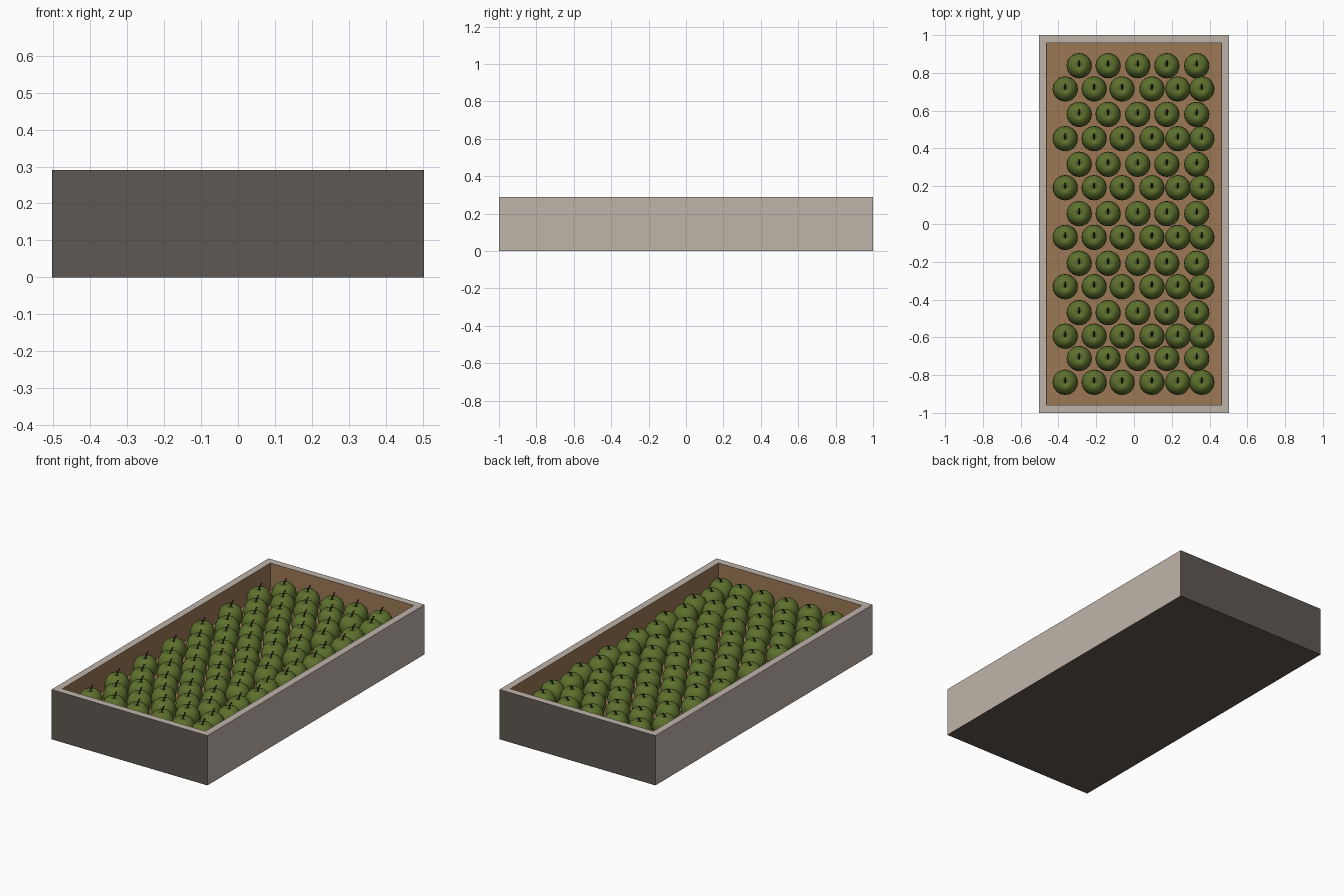
import bpy, bmesh, math
from mathutils import Vector

if "Cube" in bpy.data.objects:
    bpy.data.objects.remove(bpy.data.objects["Cube"])

HX, HY, HEIGHT = 0.503, 1.0, 0.29      # crate half sizes and height
WALL, FLOOR = 0.058, 0.132             # wall thickness, tray floor height
R = 0.067                              # fruit radius


def material(name, rgb):
    m = bpy.data.materials.new(name)
    lin = [(c / 255 / 12.92) if c < 10 else ((c / 255 + 0.055) / 1.055) ** 2.4 for c in rgb]
    m.diffuse_color = (*lin, 1)
    m.use_nodes = True
    m.node_tree.nodes["Principled BSDF"].inputs["Base Color"].default_value = m.diffuse_color
    return m


light = material("pale_wood", (191, 180, 170))
dark = material("dark_grey_wood", (95, 88, 82))
brown = material("brown_lining", (156, 121, 86))
green = material("green_skin", (93, 112, 45))
bark = material("dark_stem", (48, 36, 20))


def finish(bm, name, mats):
    me = bpy.data.meshes.new(name)
    bm.normal_update()
    bm.to_mesh(me)
    bm.free()
    for m in mats:
        me.materials.append(m)
    return me


# Crate: a box with its top inset and pushed down to form the tray
bm = bmesh.new()
bmesh.ops.create_cube(bm, size=1)
for v in bm.verts:
    v.co = Vector((v.co.x * 2 * HX, v.co.y * 2 * HY, (v.co.z + 0.5) * HEIGHT))
bm.normal_update()
top = max(bm.faces, key=lambda f: f.normal.z)
bmesh.ops.inset_region(bm, faces=[top], thickness=WALL)
bmesh.ops.inset_region(bm, faces=[top], thickness=0.0005)
for v in top.verts:
    v.co.z = FLOOR
bm.normal_update()
for f in bm.faces:
    c = f.calc_center_median()
    inside = abs(c.x) < HX - WALL / 1.5 and abs(c.y) < HY - WALL / 1.5 and c.z > 0.01
    if inside and (f == top or c.z < HEIGHT - 0.01):
        f.material_index = 2                       # lining
    elif abs(f.normal.y) > 0.9 or f.normal.z < -0.9:
        f.material_index = 1                       # ends and underside
crate = bpy.data.objects.new("crate", finish(bm, "crate", [light, dark, brown]))
bpy.context.collection.objects.link(crate)

# Fruit: lathed profile (radius, height) with a dimple, plus a leaning stem
profile = [(0.0, 0.006), (0.018, 0.0), (0.035, 0.007), (0.052, 0.026), (0.063, 0.048),
           (R, 0.070), (0.064, 0.092), (0.054, 0.112), (0.039, 0.126), (0.025, 0.131),
           (0.012, 0.127), (0.0, 0.115)]
SEG = 20
bm = bmesh.new()


def lathe(rings, seg, mat):
    """Join rings of (centre, radius); zero radius makes a pole."""
    prev = None
    for c, r in rings:
        n = 1 if r == 0 else seg
        cur = [bm.verts.new((c[0] + r * math.cos(2 * math.pi * i / seg),
                             c[1] + r * math.sin(2 * math.pi * i / seg), c[2])) for i in range(n)]
        if prev:
            for i in range(seg):
                j = (i + 1) % seg
                quad = [prev[i % len(prev)], prev[j % len(prev)],
                        cur[j % len(cur)], cur[i % len(cur)]]
                f = bm.faces.new(list(dict.fromkeys(quad)))
                f.material_index = mat
                f.smooth = True
        prev = cur


lathe([((0, 0, z), r) for r, z in profile], SEG, 0)
lathe([((0, -0.004, 0.114), 0.004), ((0, 0.002, 0.131), 0.004), ((0, 0.012, 0.143), 0.0045),
       ((0, 0.022, 0.151), 0.005), ((0, 0.022, 0.151), 0)], 6, 1)
fruit_mesh = finish(bm, "fruit", [green, bark])

# Staggered rows: five, then six fruit
five = [-0.29, -0.137, 0.02, 0.174, 0.332]
six = [-0.364, -0.211, -0.063, 0.095, 0.232, 0.359]
rows = [0.838, 0.715, 0.58, 0.452, 0.316, 0.192, 0.055,
        -0.071, -0.208, -0.332, -0.469, -0.594, -0.712, -0.838]
for k, y in enumerate(rows):
    for i, x in enumerate(six if k % 2 else five):
        o = bpy.data.objects.new(f"fruit_{k + 1}_{i + 1}", fruit_mesh)
        o.location = (x, y, FLOOR)
        bpy.context.collection.objects.link(o)
